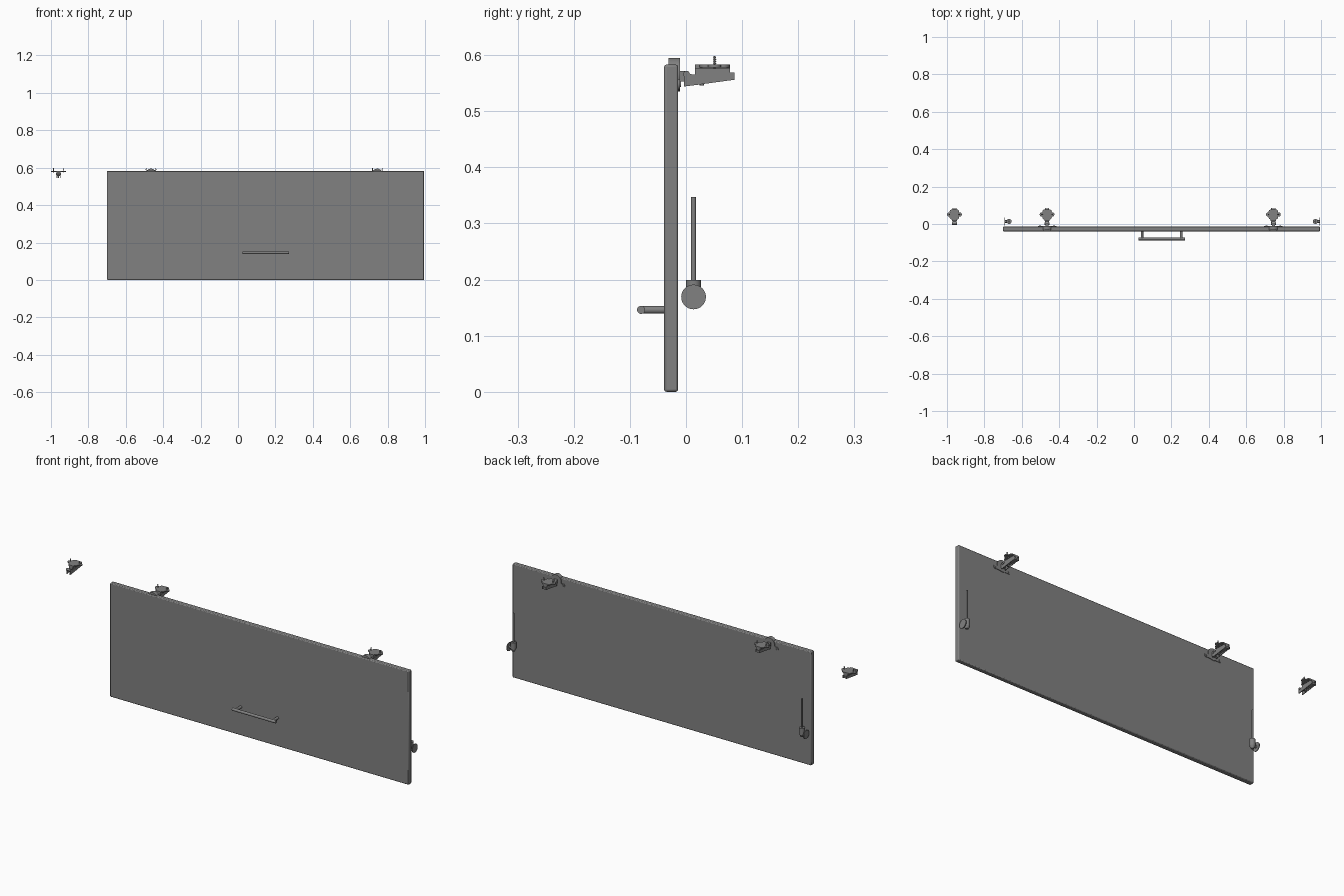
import bpy, bmesh, math
from mathutils import Matrix, Vector

cube = bpy.data.objects.get("Cube")
if cube:
    bpy.data.objects.remove(cube, do_unlink=True)

grey = bpy.data.materials.new("mid_grey")
grey.use_nodes = True
grey.diffuse_color = (0.22, 0.22, 0.22, 1)
grey.node_tree.nodes["Principled BSDF"].inputs["Base Color"].default_value = (0.22, 0.22, 0.22, 1)


def finish(name, bm, bevel=0, segments=2, angle=35):
    bmesh.ops.recalc_face_normals(bm, faces=bm.faces)
    mesh = bpy.data.meshes.new(name)
    bm.to_mesh(mesh)
    bm.free()
    mesh.materials.append(grey)
    ob = bpy.data.objects.new(name, mesh)
    bpy.context.collection.objects.link(ob)
    if bevel:
        mod = ob.modifiers.new("rounded_edges", "BEVEL")
        mod.width, mod.segments = bevel, segments
        mod.limit_method = "ANGLE"
    bpy.ops.object.select_all(action="DESELECT")
    ob.select_set(True)
    bpy.context.view_layer.objects.active = ob
    bpy.ops.object.shade_smooth_by_angle(angle=math.radians(angle))
    return ob


def add_box(bm, x, y, z):
    """Box between the (low, high) pairs on each axis."""
    size = [b - a for a, b in (x, y, z)]
    mid = [(a + b) / 2 for a, b in (x, y, z)]
    bmesh.ops.create_cube(bm, size=1, matrix=Matrix.Translation(mid) @ Matrix.Diagonal((*size, 1)))


def add_rod(bm, start, end, r, r2=None, sides=24):
    """Round rod or cone from start to end."""
    a, b = Vector(start), Vector(end)
    turn = (b - a).to_track_quat("Z", "Y").to_matrix().to_4x4()
    bmesh.ops.create_cone(bm, cap_ends=True, segments=sides, radius1=r,
                          radius2=r if r2 is None else r2, depth=(b - a).length,
                          matrix=Matrix.Translation((a + b) / 2) @ turn)


def add_profile(bm, yz, x0, x1):
    """Side profile in y and z, extruded along x."""
    face = bm.faces.new([bm.verts.new((x0, y, z)) for y, z in yz])
    new = bmesh.ops.extrude_face_region(bm, geom=[face])["geom"]
    bmesh.ops.translate(bm, vec=(x1 - x0, 0, 0),
                        verts=[v for v in new if isinstance(v, bmesh.types.BMVert)])


# Door panel with softened edges
bm = bmesh.new()
add_box(bm, (-0.70, 0.995), (-0.039, -0.014), (0, 0.583))
finish("door_panel", bm, 0.004, 2, 60)

# Bar handle on two posts
bm = bmesh.new()
add_rod(bm, (0.025, -0.08, 0.146), (0.272, -0.08, 0.146), 0.0072)
for x in (0.043, 0.252):
    add_rod(bm, (x, -0.08, 0.146), (x, -0.038, 0.146), 0.0068)
finish("handle", bm)


def stay(name, x, side):
    """Lift stay: round pad against the side, cup body and thin rod."""
    bm = bmesh.new()
    y = 0.0135
    add_rod(bm, (x + side * 0.021, y, 0.169), (x + side * 0.025, y, 0.169), 0.022, sides=32)
    add_rod(bm, (x, y, 0.169), (x + side * 0.022, y, 0.169), 0.007)
    add_rod(bm, (x, y, 0.152), (x, y, 0.165), 0.007, 0.0135)
    add_rod(bm, (x, y, 0.165), (x, y, 0.199), 0.0135)
    add_rod(bm, (x, y, 0.199), (x, y, 0.347), 0.0045, sides=16)
    finish(name, bm)


stay("right_stay", -0.668, -1)
stay("left_stay", 0.97, 1)


def hinge_arm(name, x):
    """Tapered arm, mounting plate with round wings, and fixing screws."""
    bm = bmesh.new()
    profile = [(-0.004, 0.571), (-0.004, 0.544), (0.02, 0.547), (0.086, 0.556), (0.086, 0.569), (0.012, 0.565)]
    for s in (-1, 1):
        add_profile(bm, profile, x + s * 0.008, x + s * 0.0115)
    add_box(bm, (x - 0.009, x + 0.009), (0.012, 0.084), (0.556, 0.564))
    add_rod(bm, (x - 0.013, 0.001, 0.566), (x + 0.013, 0.001, 0.566), 0.006, sides=16)
    add_rod(bm, (x, 0.028, 0.546), (x, 0.028, 0.56), 0.004, sides=16)
    finish(name + "_arm", bm)

    bm = bmesh.new()
    add_box(bm, (x - 0.0105, x + 0.0105), (0.016, 0.078), (0.564, 0.576))
    add_box(bm, (x - 0.014, x + 0.014), (0.016, 0.078), (0.576, 0.583))
    add_box(bm, (x - 0.028, x + 0.028), (0.041, 0.061), (0.579, 0.583))
    for s in (-1, 1):
        add_rod(bm, (x + s * 0.028, 0.051, 0.578), (x + s * 0.028, 0.051, 0.583), 0.0115)
        for y in (0.036, 0.066):
            add_rod(bm, (x + s * 0.014, y, 0.578), (x + s * 0.014, y, 0.583), 0.0115)
        # Threaded screw built from stacked cones
        add_rod(bm, (x + s * 0.026, 0.051, 0.575), (x + s * 0.026, 0.051, 0.598), 0.002, sides=10)
        for i in range(4):
            z = 0.584 + i * 0.0035
            add_rod(bm, (x + s * 0.026, 0.051, z), (x + s * 0.026, 0.051, z + 0.002), 0.0035, 0.002, sides=10)
    finish(name + "_mounting_plate", bm)


def hinge_cup(name, x):
    """Round cup set in the panel, winged flange and link to the arm."""
    bm = bmesh.new()
    add_rod(bm, (x, -0.031, 0.568), (x, -0.012, 0.568), 0.027, sides=32)
    finish(name + "_cup", bm)

    bm = bmesh.new()
    add_rod(bm, (x, -0.0145, 0.565), (x, -0.011, 0.565), 0.0295, sides=32)
    add_box(bm, (x - 0.04, x + 0.04), (-0.0145, -0.011), (0.539, 0.557))
    for s in (-1, 1):
        add_rod(bm, (x + s * 0.04, -0.0145, 0.548), (x + s * 0.04, -0.011, 0.548), 0.0095)
        add_rod(bm, (x + s * 0.037, -0.012, 0.548), (x + s * 0.037, -0.0085, 0.548), 0.005, sides=16)
    add_box(bm, (x - 0.0085, x + 0.0085), (-0.014, 0.003), (0.553, 0.572))
    finish(name + "_flange", bm)


for name, x in (("spare_hinge", -0.96), ("right_hinge", -0.465), ("left_hinge", 0.745)):
    hinge_arm(name, x)
    if name != "spare_hinge":
        hinge_cup(name, x)
